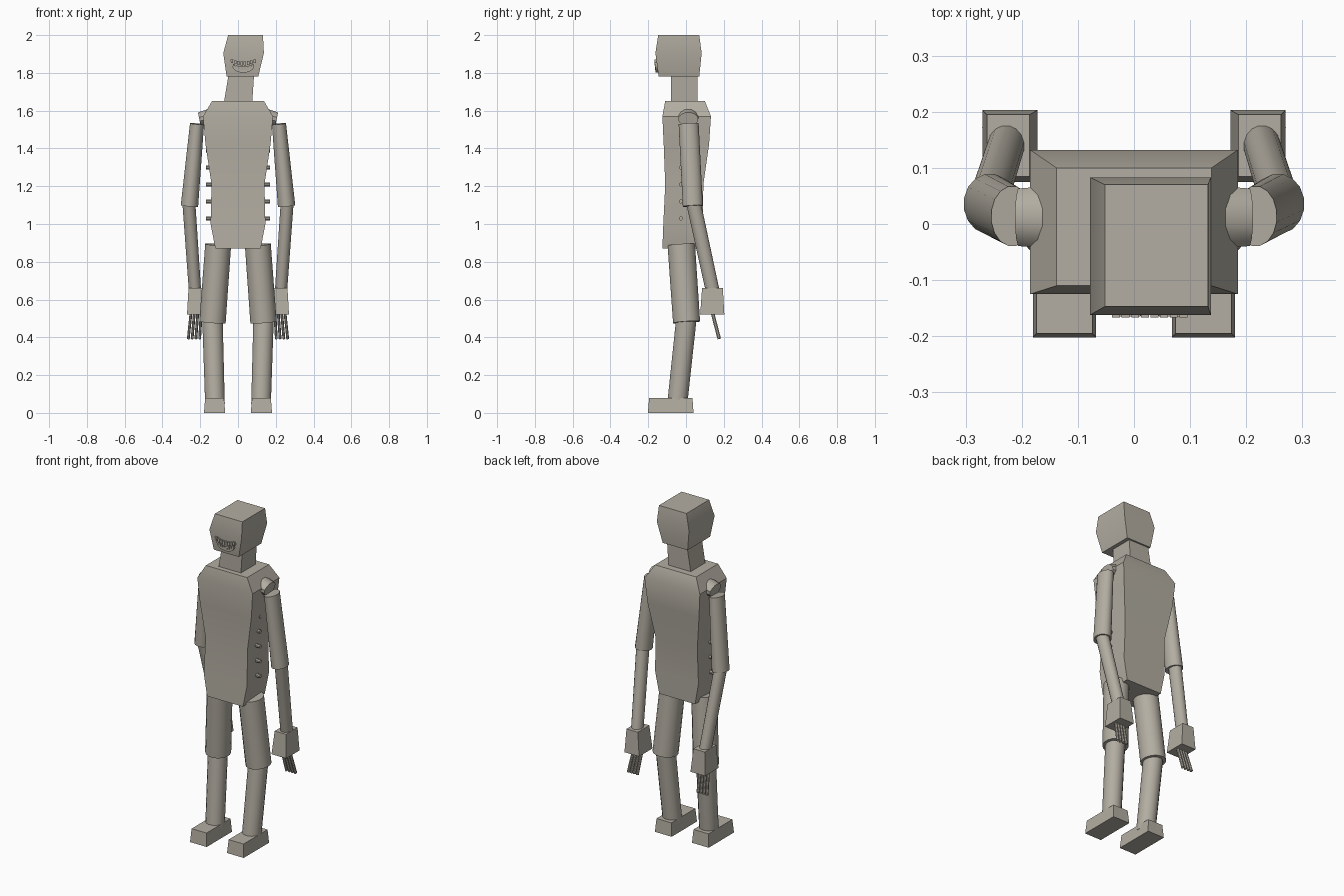
import bpy, bmesh, math
from mathutils import Vector

if "Cube" in bpy.data.objects:
    bpy.data.objects.remove(bpy.data.objects["Cube"])

mat = bpy.data.materials.new("warm grey")
mat.diffuse_color = (0.45, 0.42, 0.36, 1)
mat.use_nodes = True
mat.node_tree.nodes["Principled BSDF"].inputs["Base Color"].default_value = mat.diffuse_color


def loft(name, rings):
    """Skin a stack of point rings and cap both ends."""
    bm = bmesh.new()
    vs = [[bm.verts.new(p) for p in r] for r in rings]
    n = len(vs[0])
    for a, b in zip(vs, vs[1:]):
        for i in range(n):
            j = (i + 1) % n
            bm.faces.new((a[i], a[j], b[j], b[i]))
    bm.faces.new(vs[0][::-1])
    bm.faces.new(vs[-1])
    bmesh.ops.recalc_face_normals(bm, faces=bm.faces)
    me = bpy.data.meshes.new(name)
    bm.to_mesh(me)
    bm.free()
    me.materials.append(mat)
    ob = bpy.data.objects.new(name, me)
    bpy.context.collection.objects.link(ob)
    return ob


def block(name, *levels):
    """Stack of rectangles: (x0, x1, y0, y1, z)."""
    return loft(name, [[(a, c, z), (b, c, z), (b, d, z), (a, d, z)]
                       for a, b, c, d, z in levels])


def limb(name, p, q, r0, r1, n=16):
    """Tapered elliptical rod from p to q; radii are (along y, across)."""
    p, q = Vector(p), Vector(q)
    d = (q - p).normalized()
    u = Vector((0, 1, 0))
    u = (u - d * u.dot(d)).normalized()
    v = d.cross(u)
    ang = [2 * math.pi * (i + .5) / n for i in range(n)]
    return loft(name, [[c + u * r[0] * math.cos(t) + v * r[1] * math.sin(t) for t in ang]
                       for c, r in ((p, r0), (q, r1))])


# torso, neck, head
block("torso",
      (-.12, .12, -.125, .085, .87), (-.145, .145, -.12, .088, 1.0),
      (-.14, .14, -.11, .092, 1.21), (-.172, .172, -.118, .122, 1.42),
      (-.185, .185, -.125, .132, 1.57), (-.138, .138, -.11, .10, 1.65))
block("neck", (-.075, .075, -.08, .06, 1.64), (-.05, .085, -.08, .06, 1.79))
block("head", (-.06, .107, -.145, .07, 1.78),
      (-.078, .137, -.162, .083, 1.905), (-.052, .132, -.147, .07, 2.0))

# mouth: two curved rows of teeth above a bowl-shaped lip
for i in range(8):
    k = (i - 3.5) / 3.5
    x, z = .028 + .06 * k, 1.84 + .012 * k * k
    block("upper_tooth", (x - .006, x + .006, -.167, -.145, z),
          (x - .007, x + .007, -.167, -.145, z + .02))
    x, z = .028 + .05 * k, 1.814 + .016 * k * k
    block("lower_tooth", (x - .006, x + .006, -.163, -.14, z),
          (x - .005, x + .005, -.165, -.14, z + .018))
arc = [math.pi * (1 + i / 10) for i in range(11)]
loft("lip", [[(.028 + .058 * math.cos(t), y, 1.837 + .036 * math.sin(t)) for t in arc]
             for y in (-.161, -.14)])

for s, side in ((-1, "left"), (1, "right")):
    def m(x, y, z):
        return (s * x, y, z)

    def mblock(name, *levels):
        return block(name, *[(s * a, s * b, c, d, z) for a, b, c, d, z in levels])

    # arm
    limb(side + "_shoulder", m(.12, .012, 1.572), m(.205, .012, 1.555),
         (.06, .05), (.053, .037), 12)
    limb(side + "_upper_arm", m(.217, .014, 1.53), m(.257, .036, 1.095),
         (.054, .038), (.054, .047))
    limb(side + "_forearm", m(.26, .04, 1.11), m(.228, .14, .65),
         (.039, .035), (.037, .033))
    # hand and fingers
    mblock(side + "_hand", (.172, .27, .075, .203, .52), (.186, .262, .085, .195, .66))
    for i in range(4):
        limb(side + "_finger", m(.195 + .018 * i, .14, .53), m(.203 + .02 * i, .176, .392),
             (.01, .008), (.01, .008), 8)
    # leg and foot
    limb(side + "_thigh", m(.105, -.025, .89), m(.135, .003, .48), (.074, .07), (.073, .071))
    limb(side + "_shin", m(.135, .001, .49), m(.122, -.046, .05), (.055, .055), (.054, .053))
    mblock(side + "_foot", (.068, .18, -.202, .04, 0), (.074, .174, -.195, .034, .08))
    # row of side pegs
    for i in range(5):
        z = 1.03 + .09 * i
        limb(side + "_peg", m(.10, -.027, z), m(.17, -.027, z), (.011, .011), (.011, .011), 8)

# smooth shading with sharp corners
for ob in bpy.context.scene.objects:
    ob.select_set(True)
    bpy.context.view_layer.objects.active = ob
bpy.ops.object.shade_smooth_by_angle(angle=math.radians(30))
